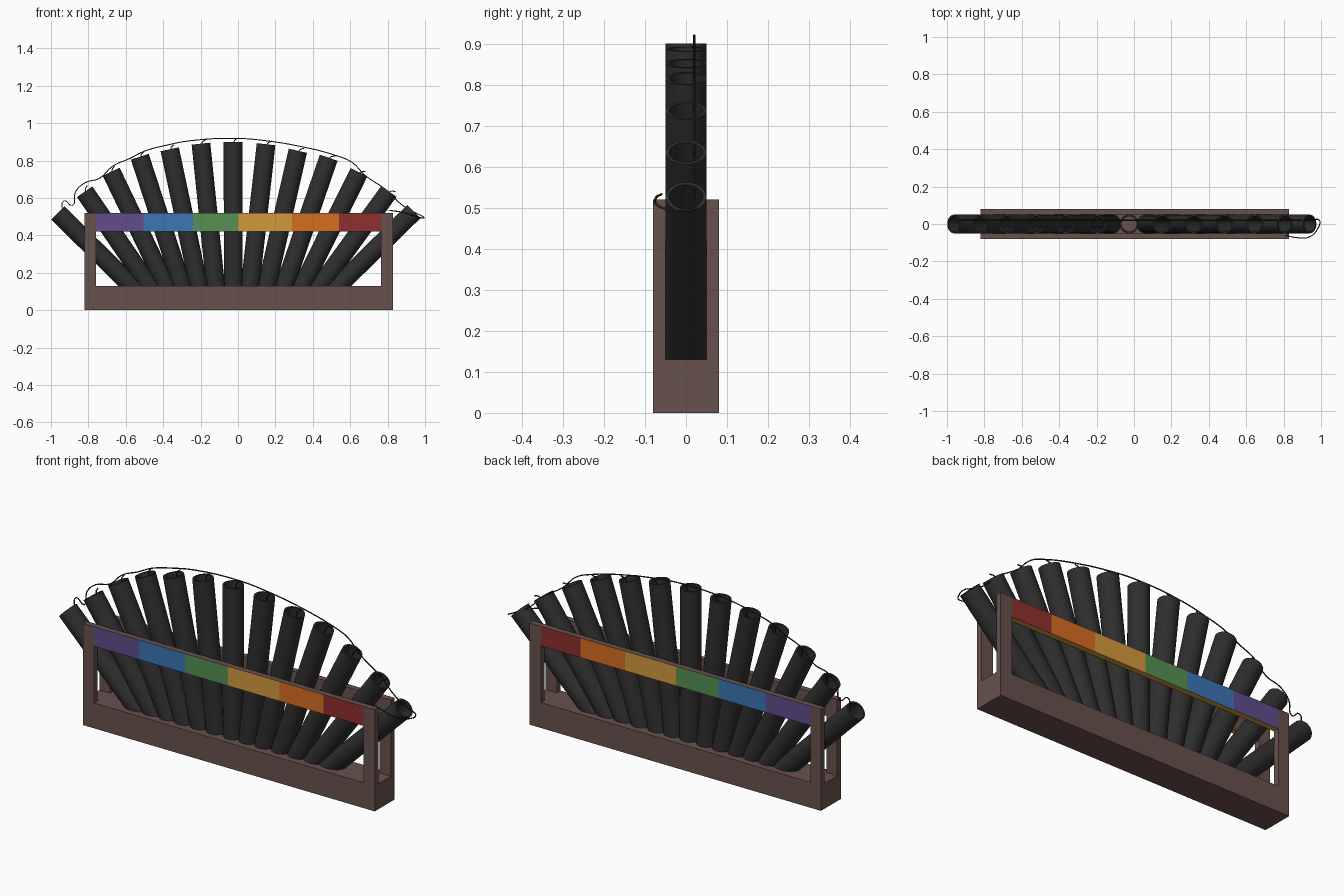
import bpy, bmesh, math
from mathutils import Vector

if "Cube" in bpy.data.objects:
    bpy.data.objects.remove(bpy.data.objects["Cube"])


def material(name, r, g, b):
    lin = [(c / 255 / 12.92 if c < 11 else ((c / 255 + 0.055) / 1.055) ** 2.4) for c in (r, g, b)]
    m = bpy.data.materials.new(name)
    m.diffuse_color = (*lin, 1)
    m.use_nodes = True
    m.node_tree.nodes["Principled BSDF"].inputs["Base Color"].default_value = m.diffuse_color
    return m


WOOD = material("brown wood", 103, 81, 77)
TUBE = material("charcoal tube", 46, 46, 46)
FUSE = material("dark olive fuse", 50, 38, 14)
STRIPES = [material("purple", 96, 77, 138), material("blue", 60, 118, 180),
           material("green", 87, 145, 84), material("yellow", 212, 153, 62),
           material("orange", 214, 109, 34), material("red", 142, 49, 46)]


def finish(bm, name, mats):
    me = bpy.data.meshes.new(name)
    bm.normal_update()
    bm.to_mesh(me)
    bm.free()
    for m in mats:
        me.materials.append(m)
    ob = bpy.data.objects.new(name, me)
    bpy.context.collection.objects.link(ob)
    return ob


def add_box(bm, lo, hi):
    verts = bmesh.ops.create_cube(bm, size=1)["verts"]
    for v in verts:
        v.co = Vector([lo[i] + (v.co[i] + 0.5) * (hi[i] - lo[i]) for i in range(3)])
    return {f for v in verts for f in v.link_faces}


# Base block
bm = bmesh.new()
add_box(bm, (-0.82, -0.08, 0), (0.83, 0.08, 0.13))
finish(bm, "base", [WOOD])

# Front and back posts and striped rails
edges = [-0.76, -0.505, -0.24, 0.0, 0.29, 0.54, 0.765]
for side, label in ((-1, "front"), (1, "back")):
    y0, y1 = sorted((side * 0.05, side * 0.08))
    for x0, x1, end in ((-0.82, -0.76, "left"), (0.765, 0.83, "right")):
        bm = bmesh.new()
        add_box(bm, (x0, y0, 0.13), (x1, y1, 0.52))
        finish(bm, f"{label}_{end}_post", [WOOD])
    bm = bmesh.new()
    for i in range(6):
        faces = add_box(bm, (edges[i], y0, 0.42), (edges[i + 1], y1, 0.52))
        bm.normal_update()
        for f in list(faces):
            if abs(f.normal.x) > 0.5:
                bm.faces.remove(f)
            elif f.normal.y * side > 0.5:
                f.material_index = i + 1
            elif f.normal.z < -0.5:
                f.material_index = 4
    bmesh.ops.remove_doubles(bm, verts=bm.verts, dist=1e-5)
    finish(bm, f"{label}_striped_rail", [WOOD] + STRIPES)

# Fan of hollow tubes: top x, top z, bottom x at the base surface
fan = [(-0.963, 0.52, -0.57), (-0.82, 0.633, -0.475), (-0.678, 0.74, -0.385),
       (-0.525, 0.82, -0.30), (-0.365, 0.86, -0.21), (-0.198, 0.89, -0.12),
       (-0.027, 0.90, -0.025), (0.15, 0.887, 0.065), (0.32, 0.852, 0.155),
       (0.485, 0.815, 0.25), (0.647, 0.737, 0.345), (0.807, 0.635, 0.44),
       (0.94, 0.527, 0.535)]
SIDES, R_OUT, R_IN = 32, 0.05, 0.041
for n, (tx, tz, bx) in enumerate(fan):
    top, bot = Vector((tx, 0, tz)), Vector((bx, 0, 0.13))
    axis = (top - bot).normalized()
    bot -= axis * 0.07
    across = Vector((axis.z, 0, -axis.x))
    bm = bmesh.new()
    rings = []
    for centre, r in ((bot, R_OUT), (top, R_OUT), (top, R_IN), (bot, R_IN)):
        rings.append([bm.verts.new(centre + across * (r * math.cos(a)) + Vector((0, r * math.sin(a), 0)))
                      for a in (math.tau * k / SIDES for k in range(SIDES))])
    for j in range(4):
        a, b = rings[j], rings[(j + 1) % 4]
        for k in range(SIDES):
            f = bm.faces.new((a[k], a[(k + 1) % SIDES], b[(k + 1) % SIDES], b[k]))
            f.smooth = j in (0, 2)
    bmesh.ops.recalc_face_normals(bm, faces=bm.faces)
    ob = finish(bm, f"tube_{n + 1}", [TUBE])
    bpy.context.view_layer.objects.active = ob
    ob.select_set(True)
    bpy.ops.object.shade_smooth_by_angle(angle=math.radians(40))
    ob.select_set(False)

# Fuse running over the tube mouths, with a short lead into each tube
cu = bpy.data.curves.new("fuse", "CURVE")
cu.dimensions = "3D"
cu.bevel_depth = 0.003
cu.bevel_resolution = 1
cu.resolution_u = 4
cu.materials.append(FUSE)


def strand(points):
    sp = cu.splines.new("BEZIER")
    sp.bezier_points.add(len(points) - 1)
    for p, co in zip(sp.bezier_points, points):
        p.co = co
        p.handle_left_type = p.handle_right_type = "AUTO"


line = [(-0.94, 0.53), (-0.93, 0.585), (-0.885, 0.56), (-0.87, 0.63), (-0.82, 0.68),
        (-0.74, 0.705), (-0.67, 0.77), (-0.58, 0.81), (-0.50, 0.85), (-0.39, 0.88),
        (-0.26, 0.905), (0.0, 0.918), (0.17, 0.903), (0.33, 0.876), (0.52, 0.828),
        (0.61, 0.79), (0.68, 0.72), (0.79, 0.645), (0.88, 0.56), (0.95, 0.52)]
strand([(x, 0.02, z) for x, z in line]
       + [(0.992, 0.02, 0.498), (0.985, -0.02, 0.493), (0.94, -0.068, 0.505),
          (0.87, -0.073, 0.525), (0.81, -0.06, 0.533)])
for tx, tz, bx in fan[1:-1]:
    d = Vector((tx - bx, 0, tz - 0.13)).normalized()
    mouth = Vector((tx, 0.02, tz))
    side = Vector((d.z, 0, -d.x))
    strand([mouth - d * 0.05, mouth + d * 0.006 + side * 0.008, mouth + d * 0.02 + side * 0.03])
bpy.context.collection.objects.link(bpy.data.objects.new("fuse", cu))
